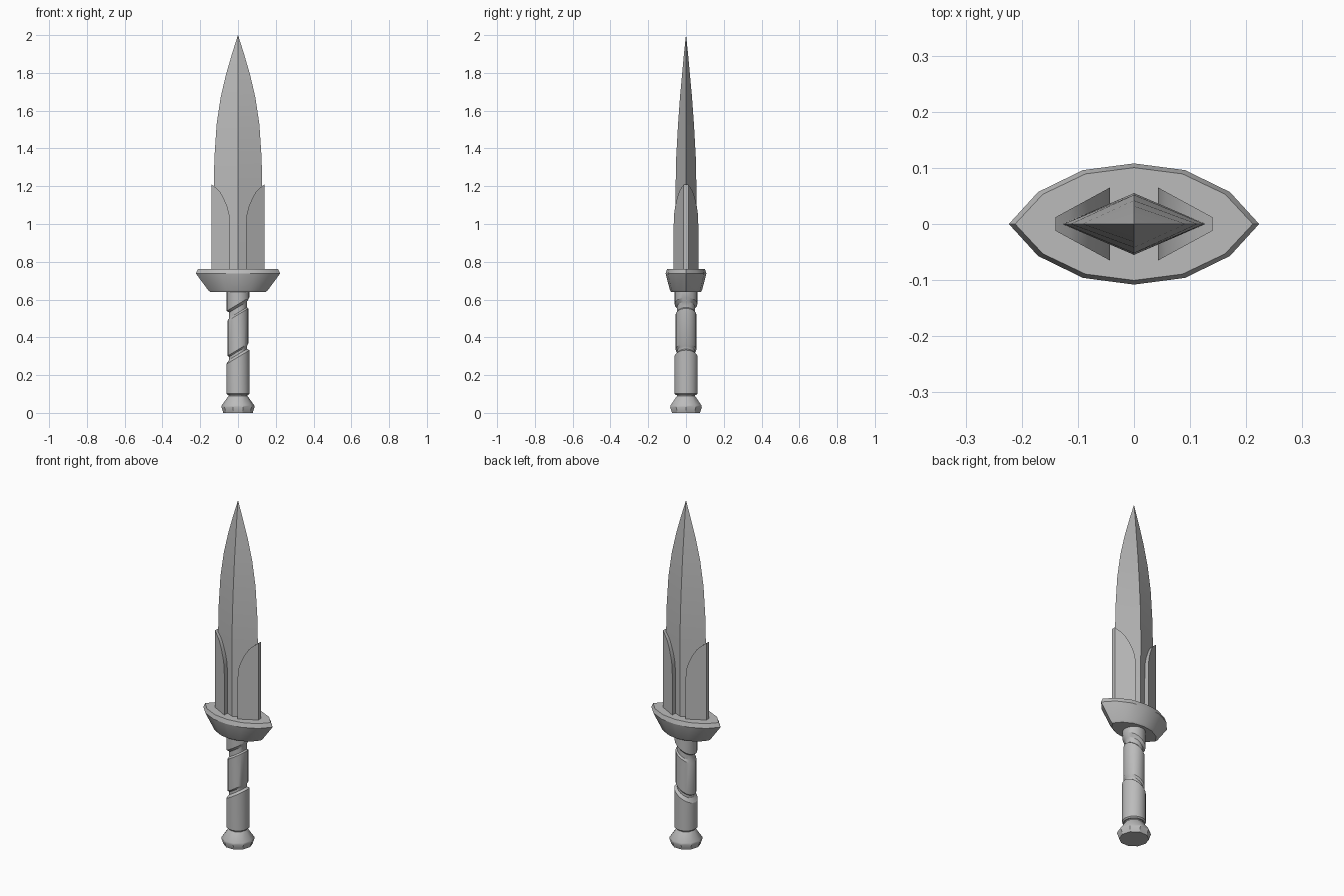
import bpy
import math
from mathutils import Vector

cube = bpy.data.objects.get("Cube")
if cube:
    bpy.data.objects.remove(cube)

steel = bpy.data.materials.new("grey_steel")
steel.use_nodes = True
GREY = (0.5, 0.5, 0.5, 1)
steel.diffuse_color = GREY
steel.node_tree.nodes["Principled BSDF"].inputs["Base Color"].default_value = GREY


def make(name, verts, faces):
    mesh = bpy.data.meshes.new(name)
    mesh.from_pydata(verts, [], faces)
    mesh.materials.append(steel)
    obj = bpy.data.objects.new(name, mesh)
    bpy.context.collection.objects.link(obj)
    bpy.ops.object.select_all(action="DESELECT")
    obj.select_set(True)
    bpy.context.view_layer.objects.active = obj
    bpy.ops.object.mode_set(mode="EDIT")
    bpy.ops.mesh.select_all(action="SELECT")
    bpy.ops.mesh.remove_doubles(threshold=0.0001)
    bpy.ops.mesh.normals_make_consistent(inside=False)
    bpy.ops.object.mode_set(mode="OBJECT")
    bpy.ops.object.shade_smooth_by_angle(angle=math.radians(30))
    return obj


def loft(name, rings):
    """Skin a stack of equal-sized rings and cap both ends."""
    n = len(rings[0])
    verts = [v for ring in rings for v in ring]
    faces = [(r * n + i, r * n + (i + 1) % n, (r + 1) * n + (i + 1) % n, (r + 1) * n + i)
             for r in range(len(rings) - 1) for i in range(n)]
    last = (len(rings) - 1) * n
    faces += [tuple(reversed(range(n))), tuple(range(last, last + n))]
    return make(name, verts, faces)


def circle(radius, z, sides, tilt=0):
    angles = [math.tau * i / sides for i in range(sides)]
    return [Vector((radius * math.cos(a), radius * math.sin(a), z + tilt * radius * math.cos(a)))
            for a in angles]


# Blade: diamond section tapering to the tip
blade_profile = [(0.74, 0.125, 0.053), (1.2, 0.128, 0.055), (1.35, 0.125, 0.052),
                 (1.53, 0.113, 0.042), (1.67, 0.092, 0.032), (1.79, 0.064, 0.021),
                 (1.9, 0.032, 0.011), (2.0, 0.0004, 0.0003)]
loft("blade", [[(w, 0, z), (0, t, z), (-w, 0, z), (0, -t, z)] for z, w, t in blade_profile])

# Cheek plates wrapping each blade edge, with a curved upper outline
outline = [(0.043, 1.0), (0.046, 1.05), (0.056, 1.09), (0.075, 1.135),
           (0.095, 1.17), (0.115, 1.19), (0.14, 1.21)]


def cheek_section(x, z, side):
    outer = 0.012 + (0.14 - x) * 0.546
    inner = max(0, 0.03 - (x - 0.043) * 0.43)
    return [(side * x, y, h) for y in (outer, inner) for h in (0.74, z)]


for label, side in (("left", 1), ("right", -1)):
    verts, faces = [], []
    for face_dir in (1, -1):
        base = len(verts)
        for x, z in outline:
            verts += [(a, b * face_dir, c) for a, b, c in cheek_section(x, z, side)]
        for k in range(len(outline) - 1):
            a, b = base + k * 4, base + k * 4 + 4
            faces += [(a, b, b + 1, a + 1), (a + 1, b + 1, b + 3, a + 3),
                      (a, b, b + 2, a + 2)]
        faces.append((base, base + 1, base + 3, base + 2))
    # narrow outer edge joins the front and back halves
    end = (len(outline) - 1) * 4
    other = end + len(outline) * 4
    faces.append((end, end + 1, end + 3, other + 1, other, end + 2))
    plate = make(label + "_cheek_plate", verts, faces)

# Guard: pointed oval flaring upward with a bevelled rim
quarter = [(0.223, 0), (0.171, 0.057), (0.091, 0.096), (0, 0.108)]
half = quarter + [(-x, y) for x, y in reversed(quarter[:-1])]
oval = half + [(x, -y) for x, y in reversed(half[1:-1])]
guard_levels = [(0.64, 0.66, 0.72), (0.65, 0.71, 0.79), (0.738, 1, 1), (0.762, 0.95, 0.93)]
loft("guard", [[(x * sx, y * sy, z) for x, y in oval] for z, sx, sy in guard_levels])

# Grip: three sections parted by slanted grooves
grip_levels = [(0.095, 0.055, 0), (0.102, 0.062, 0), (0.295, 0.062, 0.6), (0.31, 0.047, 0.6),
               (0.325, 0.047, 0.6), (0.335, 0.055, 0.6), (0.52, 0.055, 0.6),
               (0.53, 0.047, 0.6), (0.56, 0.047, 0.6), (0.575, 0.06, 0.6), (0.645, 0.06, 0)]
loft("grip", [circle(r, z, 20, tilt) for z, r, tilt in grip_levels])

# Pommel: ten-sided flared foot
pommel_levels = [(0, 0.078), (0.008, 0.08), (0.03, 0.088), (0.04, 0.086), (0.09, 0.05), (0.1, 0.05)]
loft("pommel", [circle(r, z, 10) for z, r in pommel_levels])
